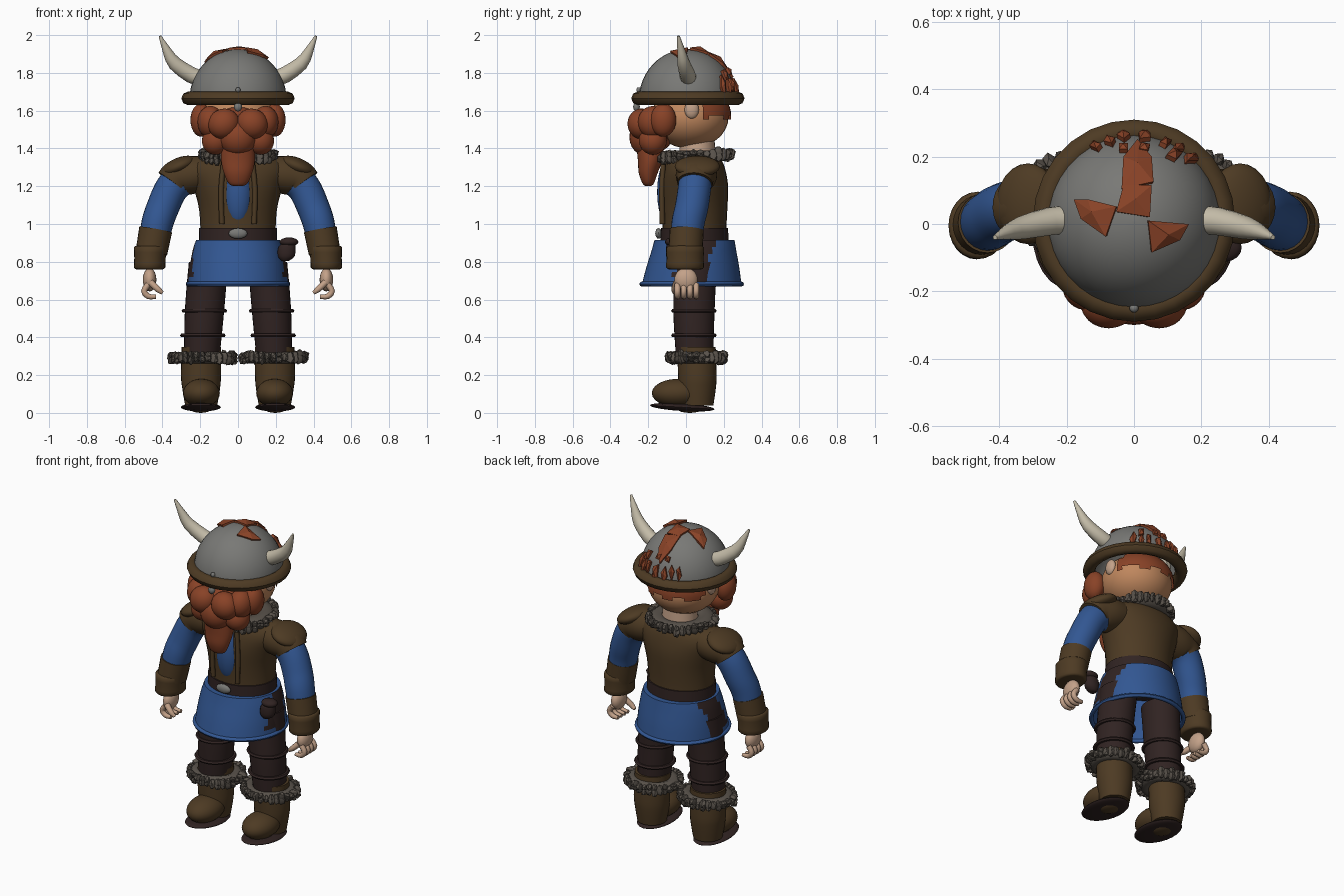
import bpy, bmesh, math, random
from mathutils import Vector, Matrix, Euler

random.seed(4)
TAU = math.tau


def material(name, r, g, b):
    m = bpy.data.materials.new(name)
    m.diffuse_color = (r, g, b, 1)
    return m


GREY = material("helmet_grey", 0.19, 0.19, 0.18)
BROWN = material("leather_brown", 0.075, 0.043, 0.017)
DARK = material("dark_leather", 0.03, 0.017, 0.016)
BLUE = material("cloth_blue", 0.032, 0.095, 0.29)
RED = material("beard_red", 0.25, 0.055, 0.02)
SKIN = material("face_skin", 0.52, 0.24, 0.11)
PALE = material("hand_skin", 0.55, 0.36, 0.25)
HORN = material("horn_ivory", 0.55, 0.5, 0.39)
FUR = material("fur_grey", 0.1, 0.085, 0.07)


def finish(name, bm, mats, angle=50):
    bmesh.ops.recalc_face_normals(bm, faces=bm.faces)
    me = bpy.data.meshes.new(name)
    bm.to_mesh(me)
    bm.free()
    for m in mats:
        me.materials.append(m)
    ob = bpy.data.objects.new(name, me)
    bpy.context.collection.objects.link(ob)
    for p in me.polygons:
        p.use_smooth = angle > 0
    if angle:
        me.set_sharp_from_angle(angle=math.radians(angle))
    return ob


def resample(pts, steps):
    """Smooth curve through stations of position and radii."""
    out = []
    for i in range(len(pts) - 1):
        a, b, c, d = [Vector(pts[min(max(i + k, 0), len(pts) - 1)]) for k in (-1, 0, 1, 2)]
        for j in range(steps):
            t = j / steps
            out.append(0.5 * (2 * b + (c - a) * t + (2 * a - 5 * b + 4 * c - d) * t * t
                              + (3 * b - a - 3 * c + d) * t ** 3))
    return out + [Vector(pts[-1])]


def loft(name, pts, mat, steps=4, seg=28, along=False, caps=(True, True), angle=50):
    """Skin elliptical sections (x, y, z, rx, ry), flat or square to the path."""
    pts = resample(pts, steps)
    bm = bmesh.new()
    rings = []
    for i, p in enumerate(pts):
        c, u, v = Vector(p[:3]), Vector((1, 0, 0)), Vector((0, 1, 0))
        if along:
            d = Vector(pts[min(i + 1, len(pts) - 1)][:3]) - Vector(pts[max(i - 1, 0)][:3])
            u = v.cross(d).normalized()
            v = d.cross(u).normalized()
        rings.append([bm.verts.new(c + u * p[3] * math.cos(TAU * k / seg) + v * p[4] * math.sin(TAU * k / seg))
                      for k in range(seg)])
    for a, b in zip(rings, rings[1:]):
        for k in range(seg):
            bm.faces.new((a[k], a[(k + 1) % seg], b[(k + 1) % seg], b[k]))
    for on, r in zip(caps, (rings[0], rings[-1])):
        if on:
            bm.faces.new(r)
    return finish(name, bm, [mat], angle)


def blob(name, c, r, mat, rot=(0, 0, 0), seg=24):
    bm = bmesh.new()
    bmesh.ops.create_uvsphere(bm, u_segments=seg, v_segments=seg // 2, radius=1)
    bm.transform(Matrix.LocRotScale(Vector(c), Euler(rot), Vector(r)))
    return finish(name, bm, [mat])


def ring(name, c, rx, ry, t, h, mat, seg=32, sides=8, angle=50):
    """Closed elliptical band with section half-width t and half-height h."""
    prof = [(c[0], c[1], c[2] + h * math.sin(TAU * k / sides), rx + t * math.cos(TAU * k / sides),
             ry + t * math.cos(TAU * k / sides)) for k in range(sides + 1)]
    return loft(name, prof, mat, 1, seg, caps=(False, False), angle=angle)


def fur(name, c, rx, ry, t, n, size, slope=0.0):
    """Flat fur band with lumpy tufts round the outside."""
    ring(name + "_band", c, rx - t, ry - t, t, 0.03, FUR)
    bm = bmesh.new()
    for k in range(n):
        a = TAU * k / n
        for row in (-0.35, 0.35):
            s = size * random.uniform(0.7, 1.1)
            pos = Vector((c[0] + rx * math.cos(a), c[1] + ry * math.sin(a),
                          c[2] + row * size + slope * math.sin(a) + random.uniform(-0.008, 0.008)))
            m = Matrix.LocRotScale(pos, Euler((a, a * 2, a)), Vector((s, s * 0.8, s * 0.7)))
            bmesh.ops.create_icosphere(bm, subdivisions=1, radius=1, matrix=m)
    finish(name + "_tufts", bm, [FUR], 40)


# Head, neck, beard
blob("head", (0, 0.02, 1.565), (0.205, 0.205, 0.165), SKIN, seg=32)
loft("neck", [(0, 0.06, 1.33, 0.11, 0.1), (0, 0.06, 1.46, 0.1, 0.09)], PALE, 1)
blob("beard_core", (0, -0.16, 1.5), (0.15, 0.1, 0.12), RED)
blob("beard_front", (0, -0.21, 1.46), (0.1, 0.09, 0.1), RED)
loft("beard_tail", [(0, -0.19, 1.43, 0.085, 0.075), (0, -0.19, 1.34, 0.09, 0.065), (0, -0.2, 1.27, 0.075, 0.05),
                    (0, -0.2, 1.215, 0.05, 0.03), (0, -0.2, 1.2, 0.02, 0.012)], RED)
for s in (-1, 1):
    blob("cheek_beard", (s * 0.195, -0.12, 1.55), (0.057, 0.068, 0.088), RED)
    blob("moustache", (s * 0.075, -0.235, 1.53), (0.085, 0.075, 0.08), RED, (0, s * 0.5, 0))
    blob("side_beard", (s * 0.145, -0.175, 1.54), (0.07, 0.08, 0.085), RED)
    blob("lower_beard", (s * 0.115, -0.175, 1.445), (0.075, 0.075, 0.08), RED, (0, -s * 0.5, 0))
    blob("ear", (s * 0.2, 0.03, 1.605), (0.022, 0.038, 0.048), PALE, seg=16)

# Back hair with a stepped lower edge
bm = bmesh.new()
bmesh.ops.create_uvsphere(bm, u_segments=40, v_segments=24, radius=1)
bm.transform(Matrix.LocRotScale(Vector((0, 0.025, 1.575)), None, Vector((0.214, 0.214, 0.17))))
gone = []
for f in bm.faces:
    p = f.calc_center_median()
    low = 1.545 + 0.02 * (int(math.atan2(p.x, p.y) * 40 / TAU + 50) // 2 % 2)
    if p.z < low or p.y < 0.1 or p.z > 1.68:
        gone.append(f)
bmesh.ops.delete(bm, geom=gone, context='FACES')
finish("back_hair", bm, [RED])

# Helmet
DY, DZ, DR, DH = 0.008, 1.66, 0.257, 0.265
loft("helmet_dome", [(0, DY, DZ + DH * math.sin(a), DR * math.cos(a), DR * math.cos(a))
                     for a in [i * math.pi / 24.2 for i in range(13)]], GREY, 1, 36, caps=(False, True))
ring("helmet_rim", (0, 0.01, 1.665), 0.264, 0.264, 0.036, 0.036, BROWN, 28)
blob("nose_guard", (0, -0.262, 1.62), (0.022, 0.018, 0.025), GREY, seg=12)
blob("helmet_rivet", (0, -0.25, 1.71), (0.014, 0.014, 0.014), GREY, seg=10)
for s in (-1, 1):
    loft("horn", [(s * 0.2, 0.012, 1.772, 0.042, 0.042), (s * 0.25, 0.008, 1.79, 0.043, 0.042),
                  (s * 0.335, -0.012, 1.85, 0.037, 0.034), (s * 0.375, -0.025, 1.915, 0.024, 0.022),
                  (s * 0.413, -0.04, 1.995, 0.007, 0.007)], HORN, 2, 14, True)


# Hair shards lying on the helmet
def shard(points):
    def lift(x, y, h):
        q = max(0.0, 1 - (x * x + (y - DY) ** 2) / DR ** 2)
        n = Vector((x, y - DY, DR * math.sqrt(q))).normalized()
        return Vector((x, y, DZ + DH * math.sqrt(q))) + n * h
    bm = bmesh.new()
    mx = sum(p[0] for p in points) / len(points)
    my = sum(p[1] for p in points) / len(points)
    top, mid = [bm.verts.new(lift(*p, 0.014)) for p in points], bm.verts.new(lift(mx, my, 0.024))
    low = [bm.verts.new(lift(*p, -0.012)) for p in points]
    for k in range(len(points)):
        j = (k + 1) % len(points)
        bm.faces.new((top[k], top[j], mid))
        bm.faces.new((low[k], low[j], top[j], top[k]))
    finish("hair_shard", bm, [RED], 0)


shard([(-0.05, 0.035), (0.045, 0.02), (0.05, 0.11), (-0.03, 0.11)])
shard([(-0.035, 0.1), (0.055, 0.12), (0.05, 0.19), (0.01, 0.24), (-0.03, 0.19)])
shard([(-0.17, 0.07), (-0.13, 0.07), (-0.05, 0.05), (-0.08, -0.035), (-0.15, 0.015)])
shard([(0.04, 0.01), (0.155, 0.0), (0.13, -0.045), (0.05, -0.08)])
for x, y in [(-0.11, 0.225), (-0.07, 0.24), (-0.03, 0.255), (0.03, 0.255), (-0.03, 0.22), (0.03, 0.22),
             (0.09, 0.235), (0.115, 0.2), (0.165, 0.19), (0.13, 0.22)]:
    a, r = random.uniform(0, 1), random.uniform(0.016, 0.024)
    shard([(x + r * math.cos(a + k * TAU / 4), y + 0.7 * r * math.sin(a + k * TAU / 4)) for k in range(4)])

# Torso, shirt front, belt
loft("vest", [(0, 0.045, 0.9, 0.2, 0.17), (0, 0.045, 1.0, 0.2, 0.17), (0, 0.045, 1.1, 0.21, 0.175),
              (0, 0.045, 1.2, 0.238, 0.178), (0, 0.045, 1.28, 0.265, 0.165), (0, 0.045, 1.335, 0.23, 0.145),
              (0, 0.045, 1.37, 0.13, 0.11)], BROWN, 3, 32)
blob("shirt_front", (0, -0.085, 1.17), (0.078, 0.068, 0.185), BLUE)
for s in (-1, 1):
    loft("vest_trim", [(s * 0.085, -0.125, 1.0, 0.014, 0.014), (s * 0.09, -0.128, 1.18, 0.014, 0.014),
                       (s * 0.075, -0.12, 1.33, 0.014, 0.014)], BROWN, 3, 8)
fur("collar", (0, 0.04, 1.36), 0.19, 0.195, 0.055, 34, 0.03, 0.012)
loft("belt", [(0, 0.045, 0.9, 0.208, 0.18), (0, 0.045, 0.98, 0.206, 0.178)], DARK, 1, 32)
blob("buckle", (0, -0.145, 0.95), (0.05, 0.018, 0.028), GREY, seg=16)

# Skirt with dark side panels
skirt = loft("skirt", [(0, 0.045, 0.915, 0.222, 0.212), (0, 0.042, 0.86, 0.24, 0.224),
                       (0, 0.036, 0.77, 0.256, 0.246), (0, 0.03, 0.68, 0.265, 0.264)], BLUE, 4, 56, caps=(True, False))
skirt.data.materials.append(DARK)
for p in skirt.data.polygons:
    c = p.center
    if abs(c.x) > 0.18 and c.z > 0.73 and -0.02 < c.y - (c.z - 0.82) * 0.5 < 0.12:
        p.material_index = 1
ring("skirt_hem", (0, 0.03, 0.682), 0.264, 0.264, 0.013, 0.013, BLUE, 48)
loft("pouch", [(0.25, -0.07, 0.805, 0.02, 0.02), (0.255, -0.07, 0.83, 0.045, 0.035),
               (0.26, -0.07, 0.88, 0.045, 0.035), (0.27, -0.07, 0.9, 0.03, 0.025)], DARK, 3, 16)
blob("pouch_flap", (0.27, -0.07, 0.905), (0.05, 0.042, 0.024), DARK, seg=16)

for s in (-1, 1):
    # Arms
    loft("sleeve", [(s * 0.2, 0.055, 1.25, 0.08, 0.08), (s * 0.285, 0.05, 1.245, 0.092, 0.088),
                    (s * 0.35, 0.045, 1.19, 0.088, 0.088), (s * 0.397, 0.03, 1.09, 0.086, 0.088),
                    (s * 0.428, 0.01, 1.0, 0.084, 0.087), (s * 0.455, -0.002, 0.86, 0.075, 0.08)],
         BLUE, 4, 24, True)
    loft("vest_shoulder", [(s * 0.13, 0.055, 1.275, 0.085, 0.1), (s * 0.24, 0.055, 1.26, 0.1, 0.11),
                           (s * 0.315, 0.05, 1.245, 0.098, 0.1), (s * 0.345, 0.047, 1.215, 0.094, 0.094)],
         BROWN, 4, 24, True)
    blob("shoulder_pad", (s * 0.315, 0.06, 1.305), (0.1, 0.12, 0.045), BROWN, (0, s * 0.4, 0))
    loft("forearm_guard", [(s * 0.436, 0.004, 0.97, 0.088, 0.09), (s * 0.458, -0.003, 0.85, 0.084, 0.09)],
         BROWN, 2, 24, True)
    loft("cuff", [(s * 0.462, -0.004, 0.885, 0.075, 0.08), (s * 0.463, -0.004, 0.875, 0.088, 0.1),
                  (s * 0.466, -0.005, 0.82, 0.083, 0.098), (s * 0.468, -0.005, 0.77, 0.083, 0.1),
                  (s * 0.468, -0.005, 0.76, 0.07, 0.085)], BROWN, 2, 24)
    # Hands
    blob("palm", (s * 0.468, 0.0, 0.705), (0.036, 0.062, 0.062), PALE, seg=20)
    for k in range(4):
        y = -0.045 + 0.033 * k
        loft("finger", [(s * 0.475, y, 0.68, 0.016, 0.016), (s * 0.497, y, 0.645, 0.016, 0.016),
                        (s * 0.475, y, 0.617, 0.015, 0.015), (s * 0.435, y, 0.615, 0.011, 0.011)],
             PALE, 3, 10, True)
    loft("thumb", [(s * 0.462, -0.05, 0.69, 0.018, 0.018), (s * 0.425, -0.062, 0.655, 0.016, 0.016),
                   (s * 0.4, -0.06, 0.635, 0.01, 0.01)], PALE, 3, 10, True)
    # Legs and bands
    loft("trouser_leg", [(s * 0.155, 0.05, 0.8, 0.105, 0.12), (s * 0.168, 0.045, 0.66, 0.105, 0.112),
                         (s * 0.18, 0.042, 0.5, 0.103, 0.108), (s * 0.19, 0.045, 0.32, 0.095, 0.1)], DARK)
    for z, x in ((0.54, 0.178), (0.41, 0.186)):
        ring("leg_band", (s * x, 0.042, z), 0.108, 0.108, 0.013, 0.011, DARK, 28, 6)
    # Boots
    fur("boot_fur", (s * 0.188, 0.055, 0.292), 0.162, 0.142, 0.04, 32, 0.029)
    loft("boot_shaft", [(s * 0.195, 0.06, 0.04, 0.085, 0.085), (s * 0.195, 0.06, 0.13, 0.1, 0.098),
                        (s * 0.196, 0.06, 0.2, 0.106, 0.102), (s * 0.194, 0.055, 0.35, 0.104, 0.102)], BROWN)
    blob("boot_foot", (s * 0.194, -0.045, 0.105), (0.098, 0.136, 0.075), BROWN)
    blob("boot_sole", (s * 0.197, -0.02, 0.03), (0.106, 0.172, 0.02), DARK, (-0.06, 0, 0))
    blob("sole_patch", (s * 0.197, 0.02, 0.02), (0.055, 0.065, 0.02), BROWN, seg=16)
